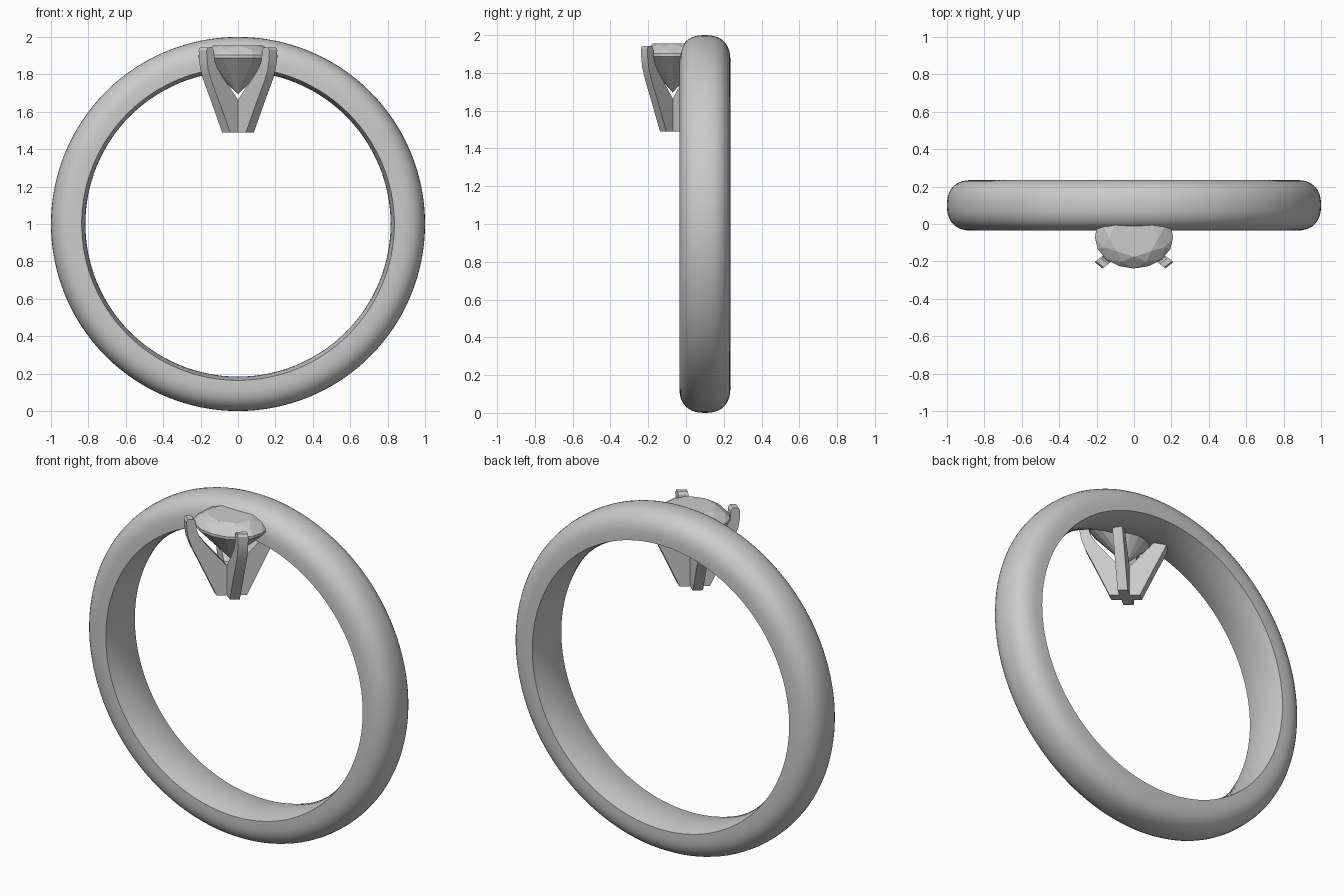
import bpy, bmesh
from math import sin, cos, pi, radians

if "Cube" in bpy.data.objects:
    bpy.data.objects.remove(bpy.data.objects["Cube"])

SET_Y = -0.07      # centre of the stone setting
SQUASH = 0.8       # setting is narrower front to back


def finish(bm, name, angle=None):
    bmesh.ops.recalc_face_normals(bm, faces=bm.faces)
    me = bpy.data.meshes.new(name)
    bm.to_mesh(me)
    bm.free()
    ob = bpy.data.objects.new(name, me)
    bpy.context.collection.objects.link(ob)
    if angle:
        bpy.ops.object.select_all(action='DESELECT')
        ob.select_set(True)
        bpy.context.view_layer.objects.active = ob
        bpy.ops.object.shade_smooth_by_angle(angle=radians(angle))
    return ob


# Band: domed outside, slightly convex inside, revolved about the y axis
HALF, STEPS, SEGS = 0.135, 20, 128
profile = []
for i in range(STEPS + 1):
    a = pi * i / STEPS
    c, s = cos(a), max(sin(a), 0)
    y = HALF * abs(c) ** (2 / 2.4) * (1 if c > 0 else -1)
    profile.append((0.865 + 0.135 * s ** (2 / 2.4), y))
for i in range(9):
    t = -1 + 2 * i / 8
    profile.append((0.816 + 0.02 * t * t, HALF * t))
bm = bmesh.new()
rings = []
for k in range(SEGS):
    a = 2 * pi * k / SEGS
    rings.append([bm.verts.new((r * cos(a), 0.1 + y, 1 + r * sin(a))) for r, y in profile])
n = len(profile)
for k in range(SEGS):
    p, q = rings[k], rings[(k + 1) % SEGS]
    for j in range(n):
        bm.faces.new((p[j], p[(j + 1) % n], q[(j + 1) % n], q[j]))
finish(bm, "band", 40)

# Four prongs: curved blades on the diagonals, meeting at the base
blade = [(0, 1.49), (0.09, 1.49), (0.165, 1.64), (0.235, 1.775), (0.256, 1.83),
         (0.265, 1.88), (0.267, 1.93), (0.258, 1.943), (0.225, 1.943), (0.213, 1.93),
         (0.208, 1.88), (0.19, 1.84), (0.15, 1.79), (0.03, 1.665), (0, 1.665)]
for label, deg in (("back_right", 45), ("back_left", 135), ("front_left", 225), ("front_right", 315)):
    a = radians(deg)
    bm = bmesh.new()
    sides = []
    for t in (-0.03, 0.03):
        sides.append([bm.verts.new((r * cos(a) - t * sin(a),
                                    SET_Y + SQUASH * (r * sin(a) + t * cos(a)), z)) for r, z in blade])
        bm.faces.new(sides[-1])
    m = len(blade)
    for j in range(m):
        bm.faces.new((sides[0][j], sides[0][(j + 1) % m], sides[1][(j + 1) % m], sides[1][j]))
    finish(bm, "prong_" + label, 30)

# Brilliant-cut stone: table, crown, girdle, pavilion and point as a convex hull
bm = bmesh.new()
levels = [(8, 0.132, 1.955, 0), (8, 0.178, 1.933, 0.5), (16, 0.21, 1.903, 0),
          (16, 0.21, 1.888, 0), (8, 0.05, 1.741, 0.5), (1, 0, 1.695, 0)]
for count, r, z, shift in levels:
    for k in range(count):
        a = 2 * pi * (k + shift) / count
        bm.verts.new((r * cos(a), SET_Y + SQUASH * r * sin(a), z))
bmesh.ops.convex_hull(bm, input=bm.verts)
finish(bm, "stone")
